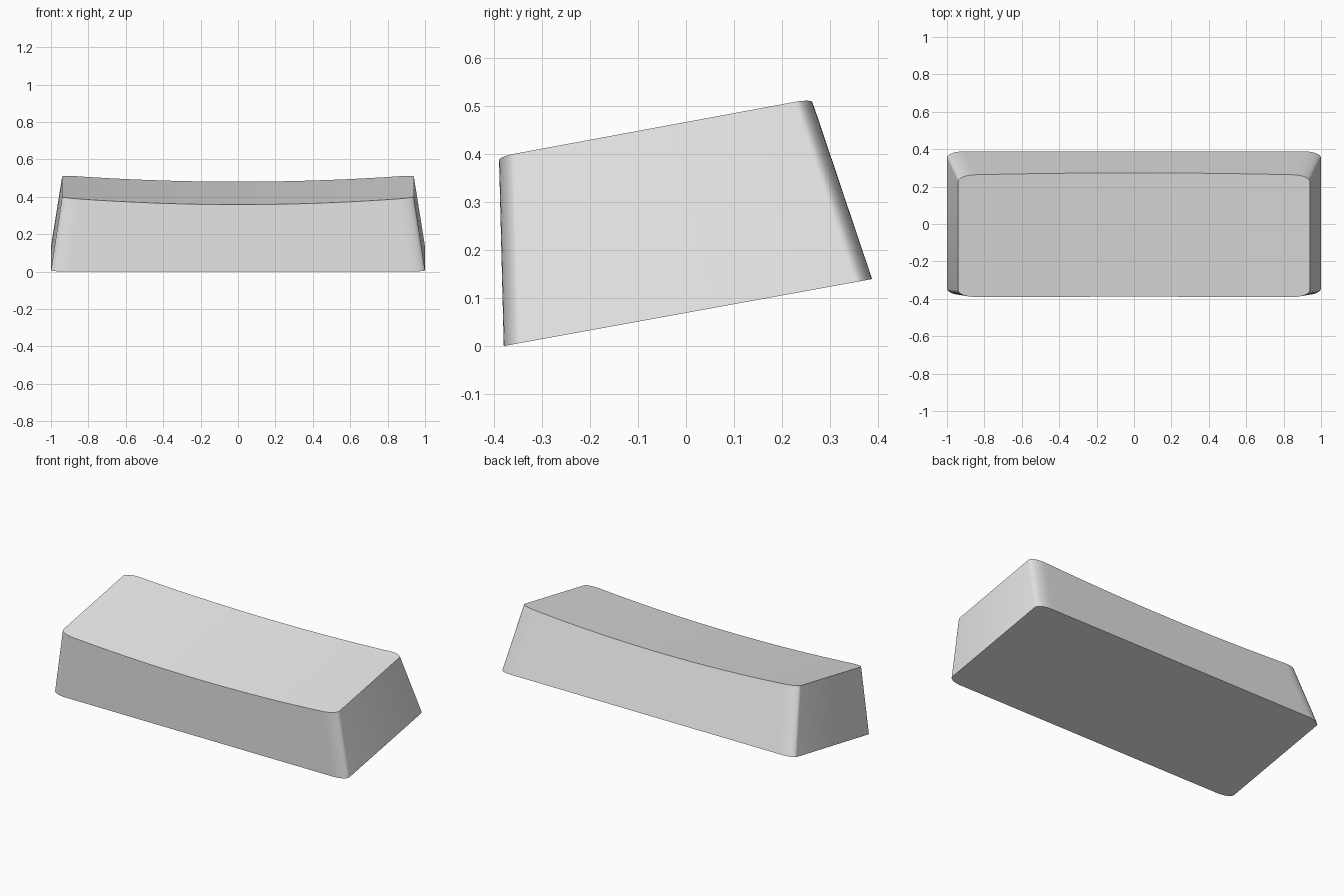
import bpy, bmesh, math

cube = bpy.data.objects.get("Cube")
if cube:
    bpy.data.objects.remove(cube, do_unlink=True)

# Single plain grey plastic
grey = bpy.data.materials.new("light grey plastic")
grey.use_nodes = True
colour = (0.8, 0.8, 0.8, 1)
grey.diffuse_color = colour
grey.node_tree.nodes["Principled BSDF"].inputs["Base Color"].default_value = colour

ROUND_X, ROUND_Y = 0.09, 0.035   # elongated corner rounding
CORNER_STEPS, SPAN_STEPS = 10, 32


def columns(half_width):
    """Positions across the width, each with its inset from the long walls."""
    straight = half_width - ROUND_X
    corner = []
    for i in range(CORNER_STEPS):
        a = math.pi / 2 * i / CORNER_STEPS
        corner.append((straight + ROUND_X * math.cos(a), ROUND_Y * (1 - math.sin(a))))
    span = [(straight * (1 - 2 * i / SPAN_STEPS), 0) for i in range(SPAN_STEPS + 1)]
    return corner + span + [(-x, inset) for x, inset in reversed(corner)]


def bottom_point(x, y):
    return (x, y, max(0, 0.182 * (y + 0.38)))


def top_point(x, y, lean):
    # Sloped top, dished across its width; the edge follows the wall's lean
    drop = 0.037 * (1 - (x / 0.94) ** 2)
    y += lean * drop
    return (x, y, 0.395 + 0.185 * (y + 0.39) - drop)


bm = bmesh.new()
base_front, base_back, top_front, top_back = [], [], [], []
for x, inset in columns(1.0):
    base_front.append(bm.verts.new(bottom_point(x, -0.38 + inset)))
    base_back.append(bm.verts.new(bottom_point(x, 0.388 - inset)))
for x, inset in columns(0.94):
    top_front.append(bm.verts.new(top_point(x, -0.39 + inset, 0.03)))
    top_back.append(bm.verts.new(top_point(x, 0.261 - inset, 0.33)))

# Dished top, underside, front wall and back wall as strips between the rows
strips = [(top_front, top_back), (base_back, base_front),
          (base_front, top_front), (top_back, base_back)]
for a, b in strips:
    for i in range(len(a) - 1):
        bm.faces.new((a[i], a[i + 1], b[i + 1], b[i]))

# End walls
for i in (0, -1):
    bm.faces.new((base_front[i], base_back[i], top_back[i], top_front[i]))

bmesh.ops.recalc_face_normals(bm, faces=bm.faces)
mesh = bpy.data.meshes.new("key_cap")
bm.to_mesh(mesh)
bm.free()
mesh.materials.append(grey)

cap = bpy.data.objects.new("key_cap", mesh)
bpy.context.collection.objects.link(cap)
bpy.ops.object.select_all(action='DESELECT')
cap.select_set(True)
bpy.context.view_layer.objects.active = cap
bpy.ops.object.shade_smooth_by_angle(angle=math.radians(35))
